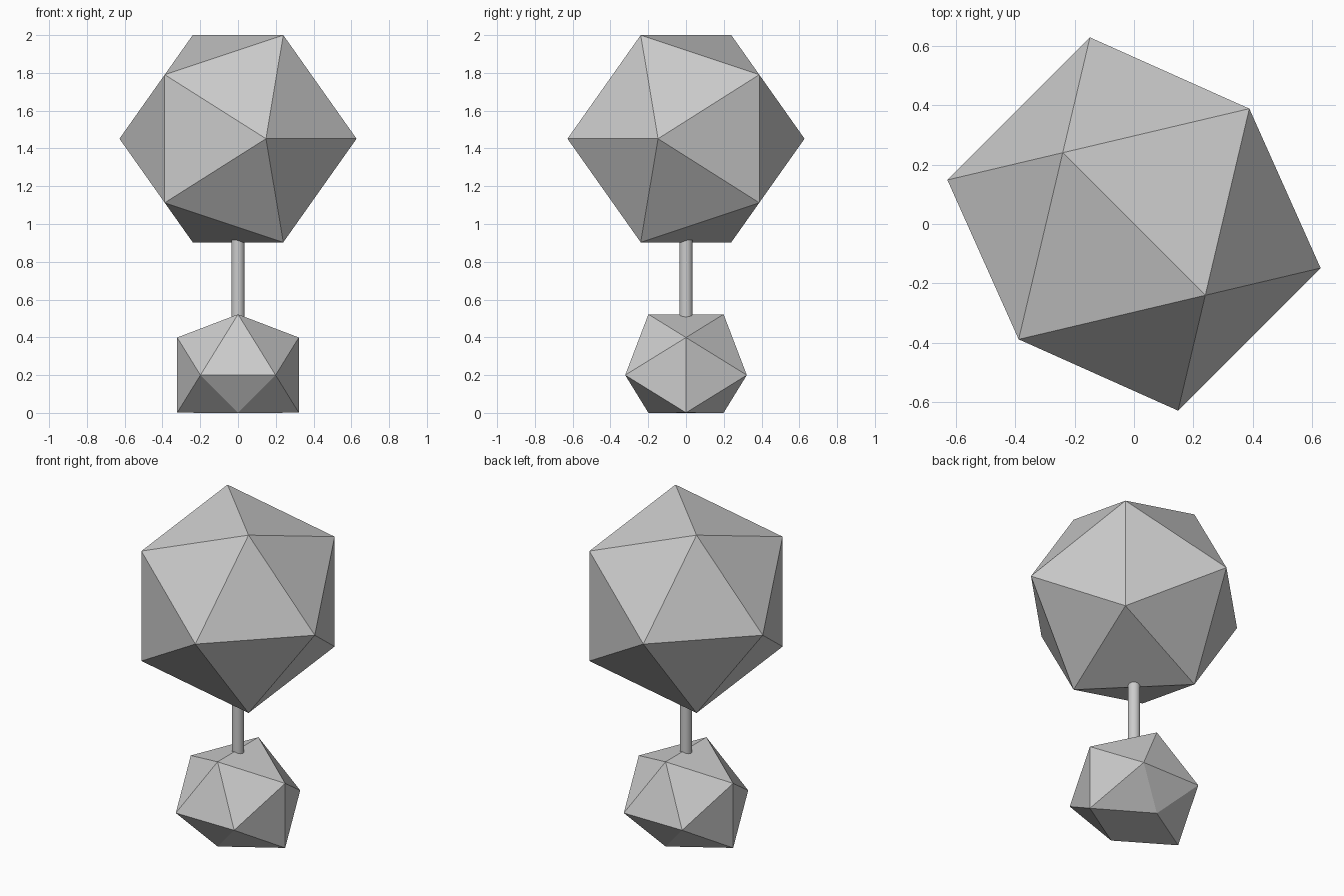
import bpy, bmesh, math
from mathutils import Vector, Matrix

if "Cube" in bpy.data.objects:
    bpy.data.objects.remove(bpy.data.objects["Cube"])

PHI = (1 + math.sqrt(5)) / 2


def icosahedron(name, half_edge, centre_z, turn):
    """Icosahedron with an edge on top, running along y before the turn; flattened at the ground."""
    bm = bmesh.new()
    rot = Matrix.Rotation(turn, 3, 'Z')
    for a in (-1, 1):
        for b in (-PHI, PHI):
            for co in ((0, a, b), (a, b, 0), (b, 0, a)):
                p = rot @ Vector(co) * half_edge
                p.z = max(p.z + centre_z, 0)
                bm.verts.new(p)
    bmesh.ops.convex_hull(bm, input=bm.verts)
    bmesh.ops.recalc_face_normals(bm, faces=bm.faces)
    me = bpy.data.meshes.new(name)
    bm.to_mesh(me)
    bm.free()
    ob = bpy.data.objects.new(name, me)
    bpy.context.collection.objects.link(ob)
    return ob


# Base, with its lowest edge flattened onto the ground
icosahedron("base", 0.199, 0.2, 0)

# Large body on top
icosahedron("head", 0.339, 2 - 0.339 * PHI, math.radians(45))

# Thin post joining the two
bottom, top = 0.5, 0.92
bpy.ops.mesh.primitive_cylinder_add(vertices=24, radius=0.035, depth=top - bottom,
                                    location=(0, 0, (top + bottom) / 2))
bpy.context.object.name = "post"
bpy.ops.object.shade_smooth_by_angle()
